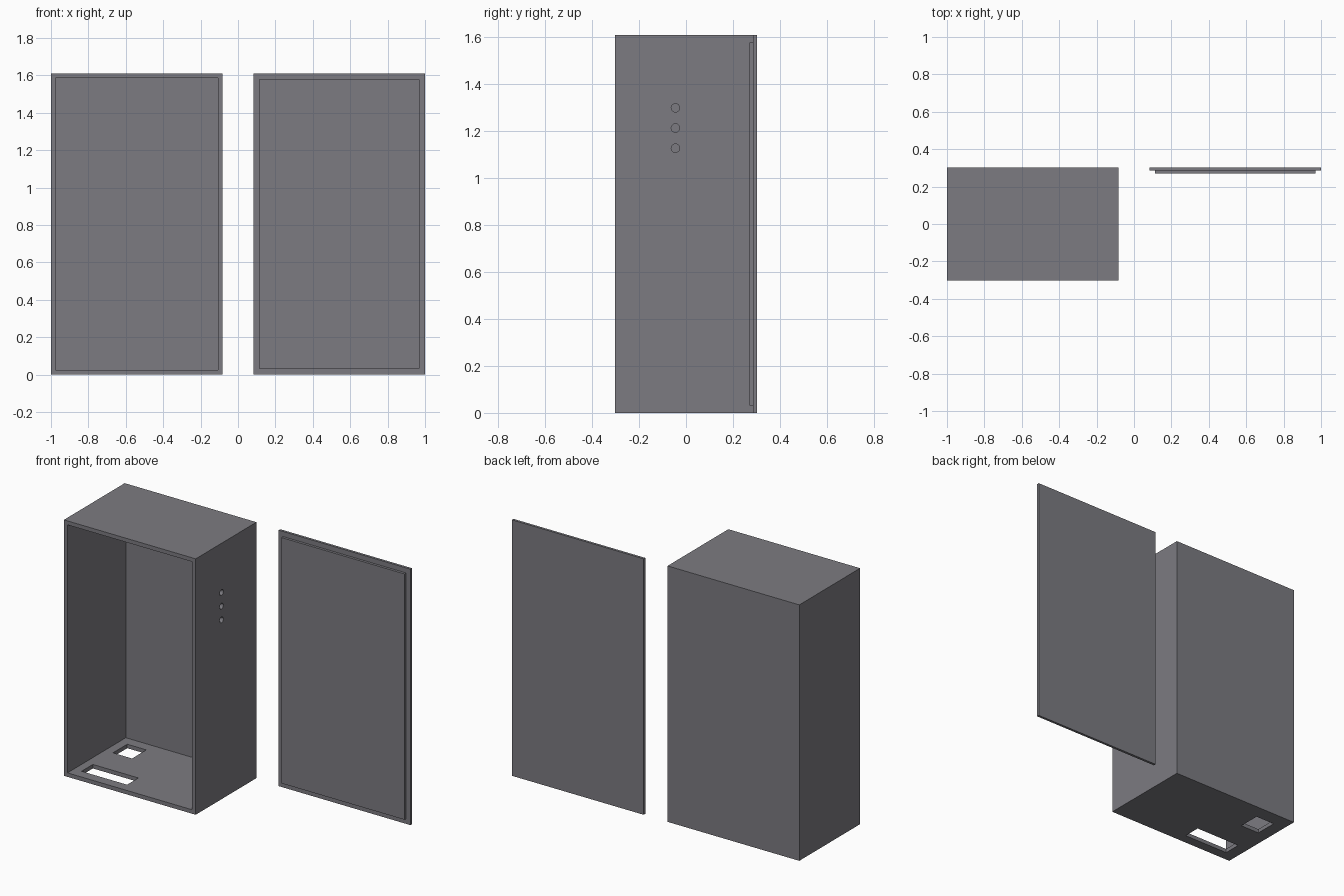
import bpy, math

if "Cube" in bpy.data.objects:
    bpy.data.objects.remove(bpy.data.objects["Cube"])

WALL = 0.025

# Dark grey plastic
dark = bpy.data.materials.new("dark_grey")
dark.diffuse_color = (0.202, 0.198, 0.22, 1)
dark.use_nodes = True
dark.node_tree.nodes["Principled BSDF"].inputs["Base Color"].default_value = dark.diffuse_color


def box(name, x, y, z):
    """Box from (min, max) ranges along each axis."""
    bpy.ops.mesh.primitive_cube_add(size=1)
    ob = bpy.context.object
    ob.name = name
    ob.location = [(r[0] + r[1]) / 2 for r in (x, y, z)]
    ob.scale = [r[1] - r[0] for r in (x, y, z)]
    bpy.ops.object.transform_apply(location=True, rotation=True, scale=True)
    ob.data.materials.append(dark)
    return ob


def combine(target, tool, operation):
    """Apply a boolean and remove the tool object."""
    mod = target.modifiers.new("bool", 'BOOLEAN')
    mod.operation = operation
    mod.solver = 'EXACT'
    mod.object = tool
    bpy.context.view_layer.objects.active = target
    bpy.ops.object.modifier_apply(modifier=mod.name)
    bpy.data.objects.remove(tool, do_unlink=True)


# Enclosure body, open to the front
X0, X1, H = -1.0, -0.083, 1.61
D = 0.302
body = box("enclosure_body", (X0, X1), (-D, D), (0, H))
combine(body, box("cavity", (X0 + WALL, X1 - WALL), (-0.4, D - WALL),
                  (WALL, H - WALL)), 'DIFFERENCE')

# Cable openings in the floor
for x, y in [((-0.922, -0.605), (-0.238, -0.126)),
             ((-0.918, -0.785), (0.068, 0.21))]:
    combine(body, box("floor_opening", x, y, (-0.1, 0.1)), 'DIFFERENCE')

# Three round holes in the right wall
for z in (1.30, 1.214, 1.128):
    bpy.ops.mesh.primitive_cylinder_add(vertices=32, radius=0.018, depth=0.2,
                                        location=(X1, -0.045, z),
                                        rotation=(0, math.pi / 2, 0))
    hole = bpy.context.object
    hole.data.materials.append(dark)
    combine(body, hole, 'DIFFERENCE')

# Lid: plate with a raised locating step on its front
L0, L1 = 0.083, 1.0
lid = box("lid", (L0, L1), (D - 0.016, D), (0, H))
combine(lid, box("lid_step", (L0 + 0.03, L1 - 0.03), (D - 0.032, D - 0.01),
                 (0.032, H - 0.032)), 'UNION')
